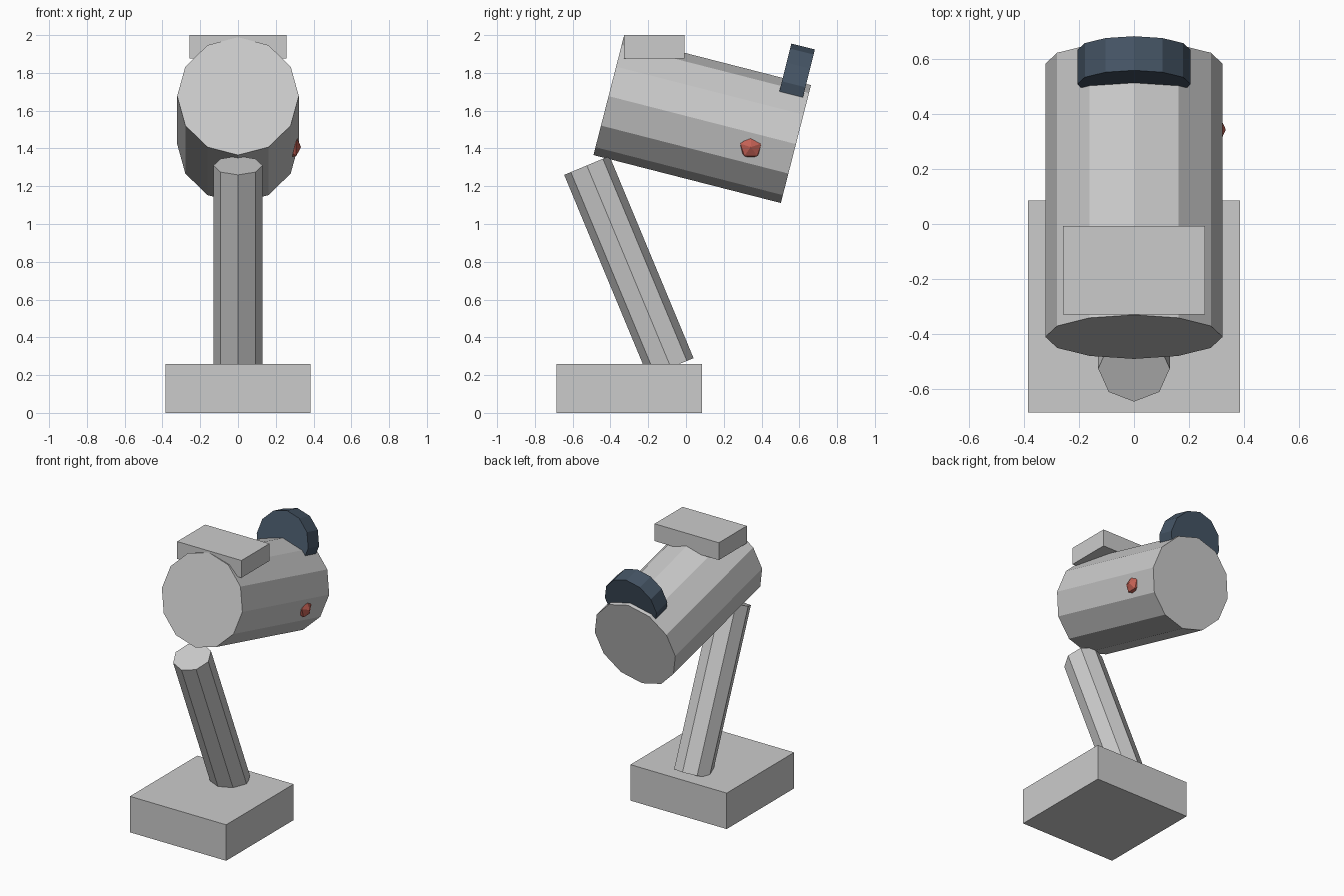
import bpy
from math import pi, atan2
from mathutils import Vector

if "Cube" in bpy.data.objects:
    bpy.data.objects.remove(bpy.data.objects["Cube"])


def finish(name, color=None):
    ob = bpy.context.object
    ob.name = name
    if color:
        mat = bpy.data.materials.new(name + "_color")
        mat.diffuse_color = (*color, 1)
        mat.use_nodes = True
        mat.node_tree.nodes["Principled BSDF"].inputs["Base Color"].default_value = mat.diffuse_color
        ob.data.materials.append(mat)
    return ob


def box(name, lo, hi):
    lo, hi = Vector(lo), Vector(hi)
    bpy.ops.mesh.primitive_cube_add(size=1, location=(lo + hi) / 2)
    ob = finish(name)
    ob.scale = hi - lo
    return ob


def rod(name, a, b, radius, sides, color=None):
    """Faceted cylinder between two (y, z) points in the x = 0 plane."""
    dy, dz = b[0] - a[0], b[1] - a[1]
    bpy.ops.mesh.primitive_cylinder_add(
        vertices=sides, radius=radius, depth=(dy * dy + dz * dz) ** 0.5,
        location=(0, (a[0] + b[0]) / 2, (a[1] + b[1]) / 2),
        rotation=(atan2(-dy, dz), 0, 0))
    return finish(name, color)


# Base block and leaning arm
box("base", (-0.385, -0.685, 0), (0.385, 0.085, 0.26))
rod("arm", (-0.08, 0.24), (-0.525, 1.31), 0.13, 8)

# Tilted barrel head
rod("head", (-0.41, 1.677), (0.582, 1.423), 0.322, 12)

# Level block on the front of the head
box("top_block", (-0.257, -0.328, 1.875), (0.257, -0.008, 2.0))

# Dark disc standing at the rear of the head
rod("rear_disc", (0.508, 1.755), (0.632, 1.724), 0.206, 12, (0.06, 0.09, 0.13))

# Small red knob on the right side, one point facing outward
bpy.ops.mesh.primitive_ico_sphere_add(
    subdivisions=1, radius=0.065, location=(0.288, 0.343, 1.407),
    rotation=(pi, pi / 2, 0))
finish("side_knob", (0.55, 0.12, 0.09)).scale = (1, 1, 0.7)
